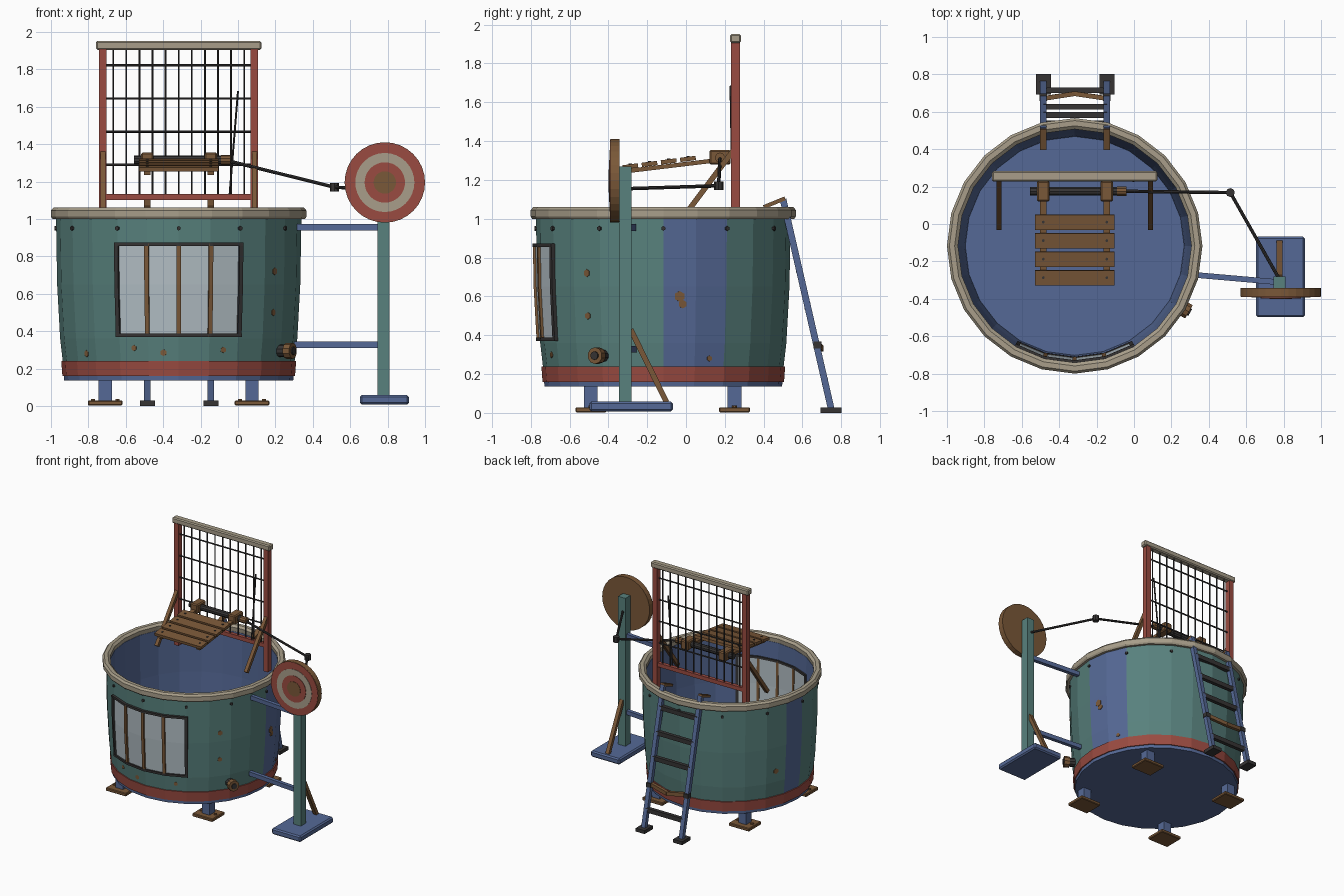
import bpy, bmesh, math
from mathutils import Vector, Matrix

if "Cube" in bpy.data.objects:
    bpy.data.objects.remove(bpy.data.objects["Cube"])


def lin(c):
    c /= 255
    return c / 12.92 if c < 0.04 else ((c + 0.055) / 1.055) ** 2.4


MATS = {}
for mat_name, rgb in dict(teal=(88, 129, 125), red=(154, 75, 65), blue=(85, 105, 150),
                          beige=(168, 158, 138), brown=(122, 88, 56), dark=(54, 52, 52),
                          glass=(178, 190, 196)).items():
    m = bpy.data.materials.new(mat_name + "_paint")
    m.use_nodes = True
    col = [lin(c) for c in rgb] + [1]
    m.diffuse_color = col
    m.node_tree.nodes["Principled BSDF"].inputs["Base Color"].default_value = col
    MATS[mat_name] = m

TX, TY = -0.317, -0.117      # tank axis
LADDER_X = (-0.485, -0.145)  # ladder rails, also seat arms
POST_X = (-0.722, 0.088)


def finish(name, bm, mat, rule=None):
    bmesh.ops.recalc_face_normals(bm, faces=bm.faces)
    names = [mat]
    if rule:
        bm.normal_update()
        for f in bm.faces:
            key = rule(f.calc_center_median(), f.normal)
            if key not in names:
                names.append(key)
            f.material_index = names.index(key)
    me = bpy.data.meshes.new(name)
    bm.to_mesh(me)
    bm.free()
    for key in names:
        me.materials.append(MATS[key])
    ob = bpy.data.objects.new(name, me)
    bpy.context.collection.objects.link(ob)
    return ob


def box(name, loc, size, mat, bevel=0.0):
    bm = bmesh.new()
    bmesh.ops.create_cube(bm, size=1, matrix=Matrix.Translation(loc) @ Matrix.Diagonal((*size, 1)))
    if bevel:
        bmesh.ops.bevel(bm, geom=bm.edges[:], offset=bevel, segments=1, affect='EDGES')
    return finish(name, bm, mat)


def frame(a, b):
    # matrix with its z axis running from a to b, centred between them
    d = (b - a).normalized()
    ref = Vector((1, 0, 0)) if abs(d.x) < 0.8 else Vector((0, 1, 0))
    x = (ref - d * ref.dot(d)).normalized()
    rot = Matrix((x, d.cross(x), d)).transposed().to_4x4()
    return Matrix.Translation((a + b) / 2) @ rot


def beam(name, a, b, w, h, mat):
    a, b = Vector(a), Vector(b)
    bm = bmesh.new()
    bmesh.ops.create_cube(bm, size=1, matrix=frame(a, b) @ Matrix.Diagonal((w, h, (b - a).length, 1)))
    return finish(name, bm, mat)


def rod(name, a, b, r, mat, n=8):
    a, b = Vector(a), Vector(b)
    bm = bmesh.new()
    bmesh.ops.create_cone(bm, cap_ends=True, segments=n, radius1=r, radius2=r,
                          depth=(b - a).length, matrix=frame(a, b))
    return finish(name, bm, mat)


def ring(name, profile, mat, a0=0, a1=360, steps=24, rule=None):
    # sweep a closed (radius, height) profile about the tank axis
    bm = bmesh.new()
    full = a1 - a0 == 360
    loops = []
    for i in range(steps if full else steps + 1):
        t = math.radians(a0 + (a1 - a0) * i / steps)
        loops.append([bm.verts.new((TX + r * math.cos(t), TY + r * math.sin(t), z)) for r, z in profile])
    n = len(profile)
    for i in range(steps):
        p, q = loops[i], loops[(i + 1) % len(loops)]
        for j in range(n):
            bm.faces.new((p[j], p[(j + 1) % n], q[(j + 1) % n], q[j]))
    if not full:
        bm.faces.new(loops[0])
        bm.faces.new(loops[-1])
    bmesh.ops.remove_doubles(bm, verts=bm.verts[:], dist=1e-5)
    return finish(name, bm, mat, rule)


WALL = [(0.612, 0.135), (0.62, 0.24), (0.634, 0.36), (0.65, 0.65), (0.656, 1.01)]


def wall_r(z):
    for (r0, z0), (r1, z1) in zip(WALL, WALL[1:]):
        if z <= z1:
            return r0 + (r1 - r0) * (z - z0) / (z1 - z0)
    return WALL[-1][0]


def polar(az, r, z):
    t = math.radians(az)
    return (TX + r * math.cos(t), TY + r * math.sin(t), z)


def strip(z0, z1, inner, outer):
    # wall-following slab profile between two heights
    zs = [z0] + [z for _, z in WALL if z0 < z < z1] + [z1]
    return [(wall_r(z) + outer, z) for z in zs] + [(wall_r(z) + inner, z) for z in reversed(zs)]


# Tank: teal outside with replaced blue panels, blue inside and below
def tank_colour(c, n):
    out = Vector((c.x - TX, c.y - TY, 0))
    if abs(n.z) > 0.7 or n.dot(out) < 0 or c.z < 0.2:
        return "blue"
    az = math.degrees(math.atan2(out.y, out.x)) % 360
    return "blue" if az < 30 or 165 < az < 180 else "teal"


inside = [(r - 0.03, z) for r, z in reversed(WALL[1:])]
ring("tank", [(0, 0.135)] + WALL + inside + [(0.585, 0.18), (0, 0.18)], "teal", rule=tank_colour)
ring("tank_band", strip(0.16, 0.24, -0.01, 0.008), "red")
ring("tank_rim", [(0.63, 1.0), (0.675, 1.0), (0.683, 1.012), (0.683, 1.045),
                  (0.67, 1.06), (0.642, 1.06), (0.624, 1.045)], "beige")
for i in range(12):
    rod("rivet", polar(30 * i, 0.64, 0.95), polar(30 * i, 0.664, 0.95), 0.012, "dark", 6)

# Window wrapping four wall panels
ring("window_glass", strip(0.375, 0.865, -0.036, 0.006), "glass", -120, -60, 4)
for z in (0.37, 0.855):
    ring("window_rail", strip(z, z + 0.018, -0.042, 0.02), "dark", -121, -59, 4)
for i in range(5):
    az = -120 + 15 * i
    ring("window_bar", strip(0.37, 0.87, -0.042, 0.018), "dark" if i in (0, 4) else "brown",
         az - 1, az + 1, 1)

# Rust spots on the wall panels
for az, z, size in ((-37.5, 0.72, 0.02), (-37.5, 0.5, 0.018), (7.5, 0.6, 0.028), (9, 0.56, 0.022),
                    (22.5, 0.28, 0.015), (-112.5, 0.31, 0.016), (-97.5, 0.285, 0.018),
                    (-67.5, 0.3, 0.016), (-142.5, 0.28, 0.018), (157.5, 0.45, 0.022)):
    r = wall_r(z) * math.cos(math.radians(7.5))
    rod("rust_spot", polar(az, r - 0.003, z), polar(az, r + 0.004, z), size, "brown", 6)

# Drain valve
for name, r0, r1, rad, mat in (("valve_pipe", 0.6, 0.67, 0.034, "dark"),
                               ("valve_wheel", 0.665, 0.705, 0.043, "brown"),
                               ("valve_cap", 0.7, 0.713, 0.022, "dark")):
    rod(name, polar(-30, r0, 0.295), polar(-30, r1, 0.295), rad, mat, 10)

# Legs with foot plates
for x in (-0.71, 0.075):
    for y in (-0.49, 0.25):
        box("leg", (x, y, 0.08), (0.07, 0.07, 0.12), "blue")
        box("leg_foot", (x, y, 0.016), (0.185, 0.16, 0.026), "brown", 0.005)
        for s in (-1, 1):
            rod("foot_bolt", (x + 0.065 * s, y, 0.025), (x + 0.065 * s, y, 0.038), 0.012, "brown", 6)

# Back frame with wire grille
for x in POST_X:
    box("frame_post", (x, 0.255, 1.41), (0.04, 0.045, 1.0), "red")
    beam("frame_brace", (x, 0.25, 1.36), (x, -0.02, 1.0), 0.028, 0.028, "brown")
box("frame_top_beam", (TX, 0.255, 1.928), (0.885, 0.055, 0.047), "beige", 0.008)
box("frame_lower_bar", (TX, 0.255, 1.117), (0.79, 0.03, 0.032), "red")
for i in range(11):
    x = TX + 0.07 * (i - 5)
    rod("grille_wire", (x, 0.255, 1.12), (x, 0.255, 1.92), 0.0055, "dark", 6)
for i in range(4):
    z = 1.29 + 0.177 * i
    rod("grille_cross_wire", (-0.72, 0.25, z), (0.08, 0.25, z), 0.0065, "dark", 6)
rod("loose_wire", (0, 0.23, 1.685), (-0.045, 0.24, 1.13), 0.006, "dark", 6)

# Drop seat on its axle
for i in range(4):
    y = 0.01 - 0.099 * i
    z = 1.307 + 0.13 * y
    tilt = Vector((0, 0.04, 0.0052))
    mid = Vector((TX, y, z))
    beam("seat_plank", mid - tilt, mid + tilt, 0.425, 0.022, "brown")
    for x in LADDER_X:
        rod("plank_bolt", (x, y, z), (x, y, z + 0.015), 0.008, "dark", 6)
for x in LADDER_X:
    beam("seat_arm", (x, 0.19, 1.305), (x, -0.31, 1.245), 0.035, 0.022, "brown")
    box("hinge_block", (x, 0.175, 1.317), (0.068, 0.11, 0.075), "brown", 0.008)
rod("seat_axle", (-0.555, 0.175, 1.315), (-0.05, 0.175, 1.315), 0.024, "dark", 10)
rod("axle_collar", (-0.09, 0.175, 1.315), (-0.04, 0.175, 1.315), 0.026, "brown", 10)

# Trip linkage from axle to target
joint = (0.515, 0.168, 1.17)
rod("trip_rod", (-0.05, 0.175, 1.31), joint, 0.009, "dark")
rod("trip_lever", joint, (0.78, -0.3, 1.155), 0.009, "dark")
rod("trip_joint", (0.515, 0.168, 1.148), (0.515, 0.168, 1.192), 0.024, "dark")

# Target stand
PX, PY = 0.778, -0.312
box("target_base", (0.783, -0.283, 0.033), (0.262, 0.43, 0.05), "blue", 0.01)
box("target_post", (PX, PY, 0.66), (0.065, 0.065, 1.22), "teal")
beam("post_brace", (PX, -0.285, 0.43), (PX, -0.1, 0.055), 0.03, 0.028, "brown")
for z in (0.955, 0.328):
    beam("stand_arm", (0.3, -0.27, z), (0.76, -0.31, z), 0.03, 0.034, "blue")

# Target board with thin painted rings
rod("target_board", (0.785, -0.388, 1.195), (0.785, -0.343, 1.195), 0.215, "brown", 32)
for i, (r, mat) in enumerate(((0.213, "red"), (0.158, "beige"), (0.108, "red"), (0.06, "brown"))):
    rod("target_ring", (0.785, -0.391 - 0.003 * i, 1.195), (0.785, -0.386, 1.195), r, mat, 32)

# Ladder leaning on the back of the tank
top, foot = Vector((0, 0.5, 1.1)), Vector((0, 0.748, 0.02))


def on_rail(x, z):
    p = foot.lerp(top, (z - foot.z) / (top.z - foot.z))
    return Vector((x, p.y, z))


for x in LADDER_X:
    off = Vector((x, 0, 0))
    beam("ladder_rail", foot + off, top + off, 0.034, 0.034, "blue")
    box("ladder_foot", (x, 0.747, 0.014), (0.08, 0.108, 0.028), "dark")
    beam("ladder_hook", (x, 0.4, 1.06), (x, 0.51, 1.105), 0.036, 0.02, "brown")
for z in (0.16, 0.55, 0.74, 0.93):
    beam("ladder_rung", on_rail(LADDER_X[0], z), on_rail(LADDER_X[1], z), 0.03, 0.035, "dark")
snap = on_rail(TX, 0.33) + Vector((0, 0.02, 0))
for x in LADDER_X:
    beam("broken_rung", on_rail(x, 0.355), snap, 0.025, 0.03, "brown")
    box("rung_bracket", on_rail(x, 0.35) + Vector((0, 0.005, 0)), (0.04, 0.04, 0.035), "dark")
